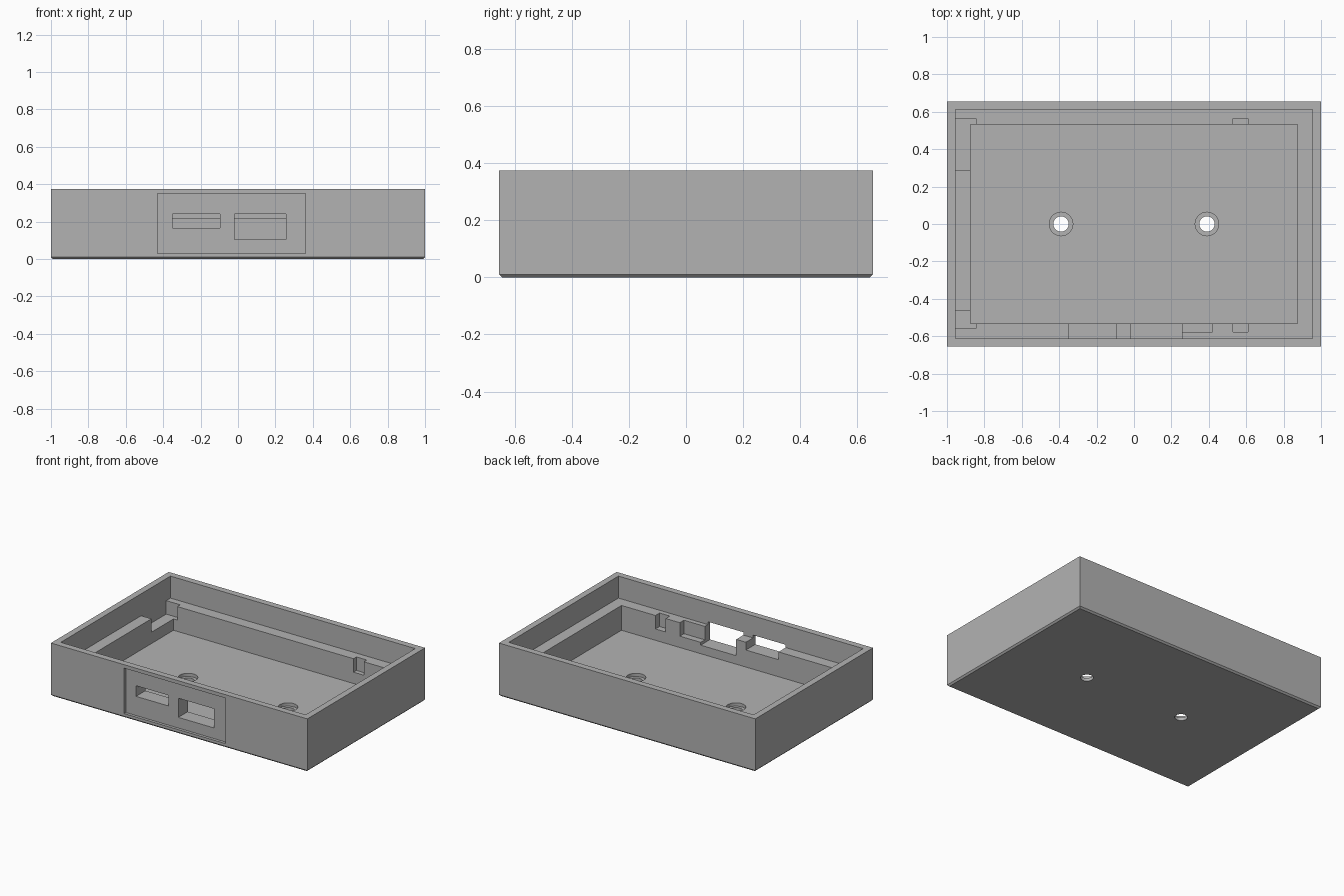
import bpy
import bmesh
from mathutils import Vector

default = bpy.data.objects.get("Cube")
if default:
    bpy.data.objects.remove(default, do_unlink=True)

HX, HY, HEIGHT = 1.0, 0.656, 0.375      # outer half sizes and height
WALL_X, WALL_Y = 0.955, 0.611           # upper cavity
LEDGE_X, LEDGE_Y, LEDGE_Z = 0.875, 0.531, 0.22
FLOOR, POCKET_Z, ABOVE = 0.045, 0.125, 0.5

grey = bpy.data.materials.new("grey plastic")
grey.use_nodes = True
colour = (0.45, 0.45, 0.45, 1)
grey.diffuse_color = colour
grey.node_tree.nodes["Principled BSDF"].inputs["Base Color"].default_value = colour


def add_object(name, bm):
    mesh = bpy.data.meshes.new(name)
    bm.to_mesh(mesh)
    bm.free()
    mesh.materials.append(grey)
    obj = bpy.data.objects.new(name, mesh)
    bpy.context.collection.objects.link(obj)
    return obj


def box(name, x0, x1, y0, y1, z0, z1, chamfer=0):
    """Box between two corners, with an optional chamfer round the bottom."""
    bm = bmesh.new()
    bmesh.ops.create_cube(bm, size=1)
    low, high = Vector((x0, y0, z0)), Vector((x1, y1, z1))
    for v in bm.verts:
        v.co = (low + high) / 2 + v.co * (high - low)
    if chamfer:
        bottom = [e for e in bm.edges if all(v.co.z == z0 for v in e.verts)]
        bmesh.ops.bevel(bm, geom=bottom, offset=chamfer, segments=1, affect="EDGES")
    return add_object(name, bm)


def cylinder(name, x, radius, z0, z1):
    bm = bmesh.new()
    bmesh.ops.create_cone(bm, cap_ends=True, segments=40, radius1=radius,
                          radius2=radius, depth=z1 - z0)
    bmesh.ops.translate(bm, verts=bm.verts, vec=(x, 0, (z0 + z1) / 2))
    return add_object(name, bm)


tray = box("tray", -HX, HX, -HY, HY, 0, HEIGHT, chamfer=0.011)

# Stepped cavity: wide above the ledge, narrower down to the floor
cutters = [
    box("upper_cavity", -WALL_X, WALL_X, -WALL_Y, WALL_Y, LEDGE_Z, ABOVE),
    box("lower_cavity", -LEDGE_X, LEDGE_X, -LEDGE_Y, LEDGE_Y, FLOOR, ABOVE),
]

# Shallow front panel recess and the two port openings
cutters += [
    box("panel_recess", -0.43, 0.36, -1, -HY + 0.02, 0.03, 0.35),
    box("small_port", -0.35, -0.095, -1, -0.5, 0.165, 0.24),
    box("large_port", -0.02, 0.257, -1, -0.5, 0.105, 0.24),
]

# Pockets in the ledge: beside the large port, one pair of clips, two left corners
for name, x0, x1, y0, y1 in (
    ("port_pocket", 0.25, 0.42, -0.577, -0.5),
    ("front_clip_pocket", 0.53, 0.61, -0.577, -0.5),
    ("back_clip_pocket", 0.53, 0.61, 0.5, 0.564),
    ("back_corner_pocket", -WALL_X, -0.845, 0.285, 0.564),
    ("front_corner_pocket", -WALL_X, -0.845, -0.56, -0.465),
):
    cutters.append(box(name, x0, x1, y0, y1, POCKET_Z, 0.3))

# Counterbored screw holes
for x in (-0.39, 0.39):
    cutters.append(cylinder("counterbore", x, 0.063, 0.022, 0.1))
    cutters.append(cylinder("screw_hole", x, 0.041, -0.1, 0.1))

# Cut everything, then bake the result and drop the cutters
for cutter in cutters:
    cutter.hide_render = True
    mod = tray.modifiers.new(cutter.name, "BOOLEAN")
    mod.operation = "DIFFERENCE"
    mod.solver = "EXACT"
    mod.object = cutter
bpy.context.view_layer.update()
result = bpy.data.meshes.new_from_object(
    tray.evaluated_get(bpy.context.evaluated_depsgraph_get()))
tray.modifiers.clear()
tray.data = result
for cutter in cutters:
    bpy.data.objects.remove(cutter, do_unlink=True)

# Smooth only the round hole walls
bpy.ops.object.select_all(action="DESELECT")
tray.select_set(True)
bpy.context.view_layer.objects.active = tray
bpy.ops.object.shade_smooth_by_angle()
